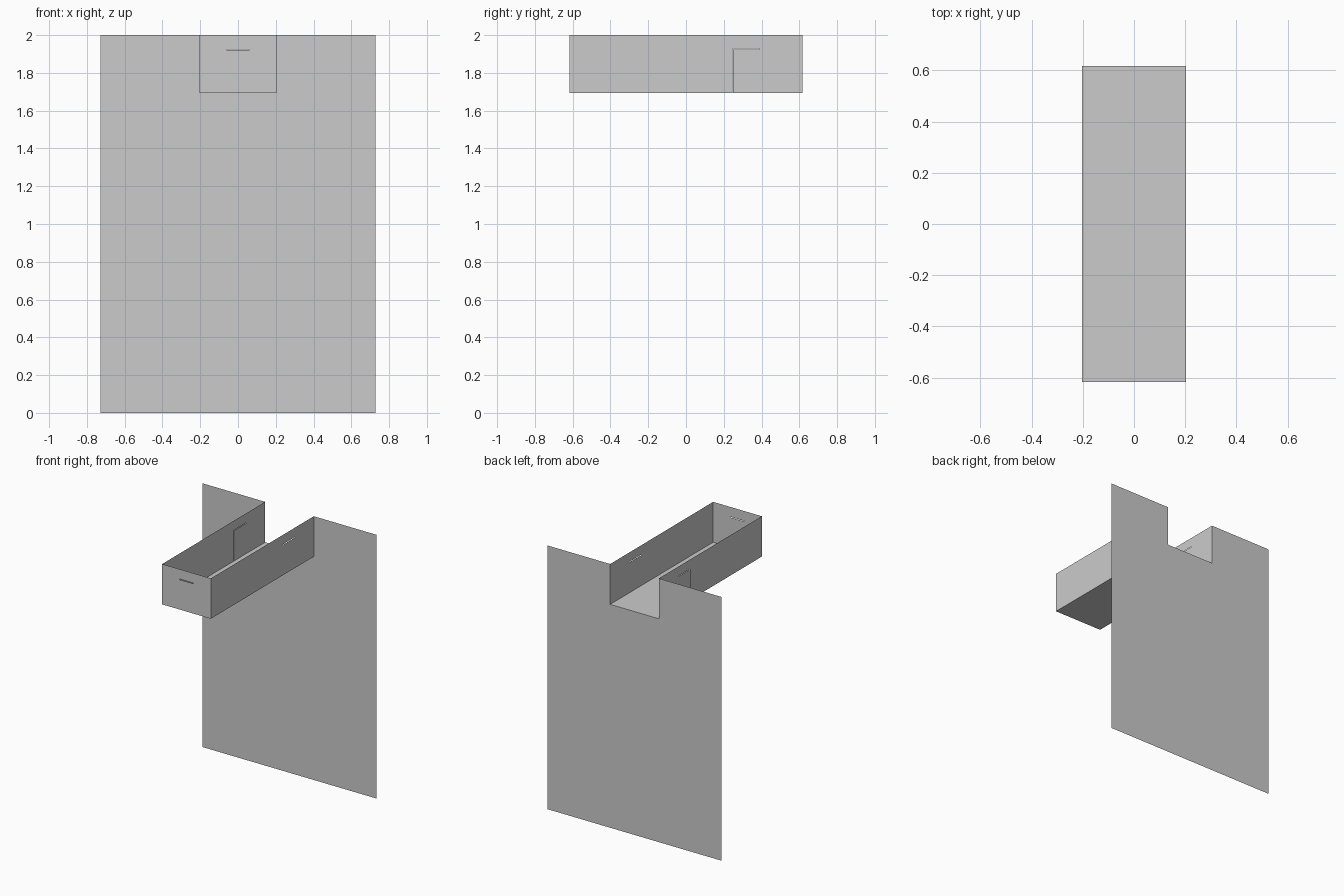
import bpy, bmesh
from mathutils import Vector

if "Cube" in bpy.data.objects:
    bpy.data.objects.remove(bpy.data.objects["Cube"])

PANEL = 0.728          # half width of the back panel
TRAY = 0.204           # half width of the tray
DEPTH = 0.617          # half depth of the tray
FLOOR, TOP = 1.694, 2.0
SLIT_Z, SLIT = 1.925, 0.004


def sheet(name, outline, outward):
    """Flat sheet from its right-hand outline, mirrored across x = 0."""
    mesh = bpy.data.meshes.new(name)
    bm = bmesh.new()
    face = bm.faces.new([bm.verts.new(p) for p in outline])
    face.normal_update()
    if face.normal.dot(Vector(outward)) < 0:
        face.normal_flip()
    bm.to_mesh(mesh)
    bm.free()
    obj = bpy.data.objects.new(name, mesh)
    bpy.context.collection.objects.link(obj)
    mirror = obj.modifiers.new("mirror", 'MIRROR')
    mirror.use_axis[0] = True
    return obj


# Back panel with a notch where the tray opens
panel = [(0, 0), (PANEL, 0), (PANEL, TOP), (TRAY, TOP), (TRAY, FLOOR), (0, FLOOR)]
sheet("back_panel", [(x, DEPTH, z) for x, z in panel], (0, 1, 0))

# Tray floor
floor = [(0, -DEPTH), (TRAY, -DEPTH), (TRAY, DEPTH), (0, DEPTH)]
sheet("tray_floor", [(x, y, FLOOR) for x, y in floor], (0, 0, -1))

# Side walls with a fine L-shaped slit
s0, s1 = 0.246, 0.39
side = [(-DEPTH, FLOOR), (s0, FLOOR), (s0, SLIT_Z + SLIT), (s1, SLIT_Z + SLIT),
        (s1, SLIT_Z), (s0 + SLIT, SLIT_Z), (s0 + SLIT, FLOOR),
        (DEPTH, FLOOR), (DEPTH, TOP), (-DEPTH, TOP)]
sheet("tray_side_walls", [(TRAY, y, z) for y, z in side], (1, 0, 0))

# Front wall with a short horizontal slit
h = 0.06
front = [(0, FLOOR), (TRAY, FLOOR), (TRAY, TOP), (0, TOP), (0, SLIT_Z),
         (h, SLIT_Z), (h, SLIT_Z - SLIT), (0, SLIT_Z - SLIT)]
sheet("tray_front_wall", [(x, -DEPTH, z) for x, z in front], (0, -1, 0))
